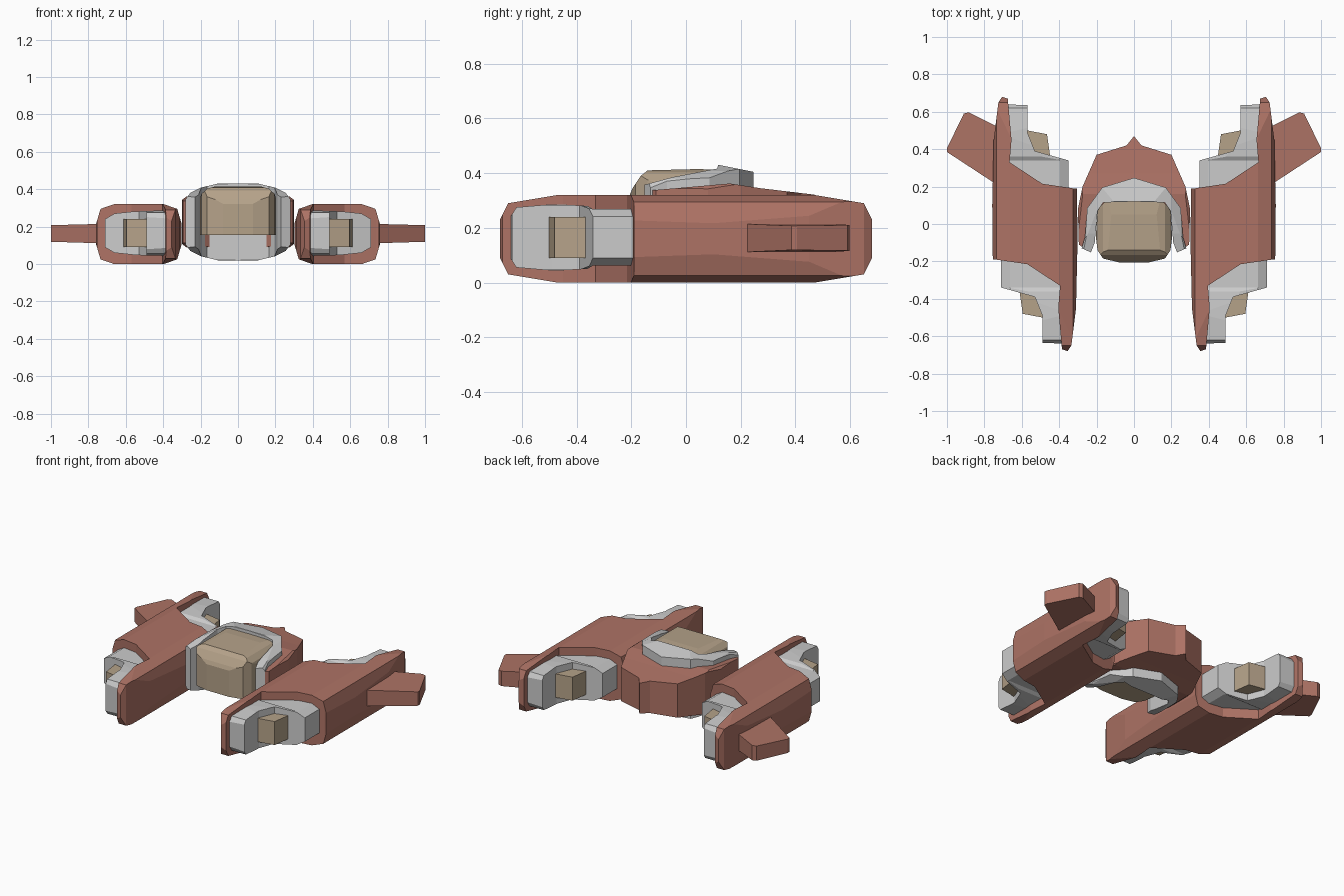
import bpy, bmesh
from mathutils import Matrix

if "Cube" in bpy.data.objects:
    bpy.data.objects.remove(bpy.data.objects["Cube"])

def material(name, rgb):
    m = bpy.data.materials.new(name)
    m.diffuse_color = (*rgb, 1)
    m.use_nodes = True
    m.node_tree.nodes["Principled BSDF"].inputs["Base Color"].default_value = m.diffuse_color
    return m

RED = material("red_paint", (0.42, 0.17, 0.13))
TAN = material("tan_glass", (0.46, 0.36, 0.25))

def prism(name, pts, axis, lo, hi):
    """Extrude a 2D profile along an axis; the profile uses the other two axes in order."""
    def place(p, d):
        c = list(p)
        c.insert(axis, d)
        return c
    bm = bmesh.new()
    face = bm.faces.new([bm.verts.new(place(p, lo)) for p in pts])
    ext = bmesh.ops.extrude_face_region(bm, geom=[face])
    for v in ext["geom"]:
        if isinstance(v, bmesh.types.BMVert):
            v.co[axis] = hi
    bmesh.ops.recalc_face_normals(bm, faces=bm.faces)
    me = bpy.data.meshes.new(name)
    bm.to_mesh(me)
    bm.free()
    ob = bpy.data.objects.new(name, me)
    bpy.context.collection.objects.link(ob)
    return ob

def carve(name, plan, side, front, mat=None):
    """Solid shared by a top plan (x,y), a side profile (y,z) and a front section (x,z)."""
    ob = prism(name, plan, 2, -1, 1)
    cutters = [prism("cutter", side, 0, -2, 2), prism("cutter", front, 1, -2, 2)]
    for c in cutters:
        c.hide_render = True
        mod = ob.modifiers.new("shape", 'BOOLEAN')
        mod.operation, mod.solver, mod.object = 'INTERSECT', 'EXACT', c
    dg = bpy.context.evaluated_depsgraph_get()
    me = bpy.data.meshes.new_from_object(ob.evaluated_get(dg))
    ob.modifiers.clear()
    ob.data = me
    for c in cutters:
        bpy.data.objects.remove(c)
    return paint(ob, mat)

def paint(ob, mat):
    if mat:
        ob.data.materials.clear()
        ob.data.materials.append(mat)
    return ob

def duplicate(ob, name, matrix):
    new = ob.copy()
    new.data = ob.data.copy()
    new.name = name
    new.data.transform(matrix)
    if matrix.determinant() < 0:
        new.data.flip_normals()
    bpy.context.collection.objects.link(new)
    return new

def sym_x(half):
    return half + [(-x, y) for x, y in reversed(half) if x != 0]

def sym_z(half, mid):
    """Mirror the upper (u,z) outline about height mid."""
    return half + [(u, 2 * mid - z) for u, z in reversed(half)]

CX = 0.53
HALF_TURN = Matrix.Translation((2 * CX, 0, 0)) @ Matrix.Rotation(3.14159265, 4, 'Z')
MIRROR = Matrix.Scale(-1, 4, (1, 0, 0))

# Nacelle body: S-shaped plan, identical after a half turn
half = [(0.305, 0.19), (0.302, -0.1), (0.31, -0.45), (0.335, -0.65), (0.355, -0.68),
        (0.385, -0.67), (0.405, -0.45), (0.395, -0.33), (0.57, -0.215), (0.74, -0.19)]
plan = half + [(2 * CX - x, -y) for x, y in half]
side = sym_z([(-0.685, 0.22), (-0.65, 0.29), (-0.47, 0.32), (0.47, 0.32),
              (0.65, 0.29), (0.685, 0.22)], 0.16)
front = sym_z([(0.30, 0.21), (0.325, 0.295), (0.40, 0.321), (0.66, 0.321),
               (0.735, 0.295), (0.76, 0.21)], 0.16)
parts = [carve("nacelle_body", plan, side, front, RED)]

# Grey engine lining and tan block in the front notch
plan = [(0.37, -0.64), (0.49, -0.635), (0.49, -0.49), (0.53, -0.39), (0.71, -0.34),
        (0.71, -0.17), (0.55, -0.17), (0.37, -0.30)]
side = sym_z([(-0.645, 0.235), (-0.62, 0.275), (-0.48, 0.287), (-0.36, 0.28),
              (-0.34, 0.268), (-0.1, 0.268)], 0.165)
front = sym_z([(0.3, 0.288), (0.54, 0.283), (0.66, 0.27), (0.72, 0.235)], 0.165)
ends = [carve("engine_lining_front", plan, side, front)]
block = [(0.46, -0.505), (0.49, -0.50), (0.595, -0.48), (0.615, -0.34), (0.46, -0.34)]
ends.append(paint(prism("engine_block_front", block, 2, 0.09, 0.24), TAN))
parts += ends + [duplicate(o, o.name.replace("front", "rear"), HALF_TURN) for o in ends]

# Rear side fin
fin = carve("side_fin",
            [(0.71, 0.195), (1.0, 0.385), (1.0, 0.405), (0.91, 0.59), (0.885, 0.597), (0.71, 0.51)],
            [(0.1, 0.1), (0.7, 0.1), (0.7, 0.22), (0.1, 0.22)],
            [(0.6, 0.107), (1.1, 0.122), (1.1, 0.205), (0.6, 0.218)], RED)
parts.append(fin)

for o in parts:
    duplicate(o, "left_" + o.name, MIRROR)
    o.name = "right_" + o.name

# Central pod hull, open at the front
MID = 0.225
plan = sym_x([(0, 0.47), (0.04, 0.42), (0.2, 0.37), (0.275, 0.2), (0.30, 0.08), (0.295, -0.11),
              (0.26, -0.135), (0.225, -0.12), (0.215, 0.07), (0.12, 0.14), (0, 0.14)])
side = sym_z([(-0.15, 0.335), (0.16, 0.362), (0.27, 0.345), (0.48, 0.32)], MID)
front = sym_z([(-0.31, 0.335), (-0.27, 0.365), (0.27, 0.365), (0.31, 0.335)], MID)
carve("pod_hull", plan, side, front, RED)

# Grey horseshoe frame around the canopy
plan = sym_x([(0, 0.247), (0.17, 0.195), (0.25, 0.085), (0.262, -0.07), (0.28, -0.13), (0.23, -0.152),
              (0.21, -0.10), (0.195, 0.07), (0.165, 0.115), (0, 0.12)])
side = sym_z([(-0.16, 0.355), (-0.05, 0.385), (0.08, 0.41), (0.12, 0.43), (0.26, 0.402)], MID)
front = sym_z([(-0.285, 0.34), (-0.255, 0.38), (-0.2, 0.408), (-0.1, 0.432),
               (0.1, 0.432), (0.2, 0.408), (0.255, 0.38), (0.285, 0.34)], MID)
carve("canopy_frame", plan, side, front)

# Tan canopy
plan = sym_x([(0, 0.135), (0.14, 0.135), (0.195, 0.08), (0.204, -0.07), (0.195, -0.14),
              (0.165, -0.185), (0.08, -0.205), (0, -0.205)])
side = [(-0.21, 0.155), (0.2, 0.155), (0.2, 0.405), (0.05, 0.415), (-0.14, 0.41),
        (-0.165, 0.39), (-0.195, 0.345), (-0.21, 0.31)]
front = sym_x([(0.21, 0.1), (0.21, 0.33), (0.195, 0.375), (0.165, 0.403), (0.11, 0.418)])
carve("canopy", plan, side, front, TAN)
